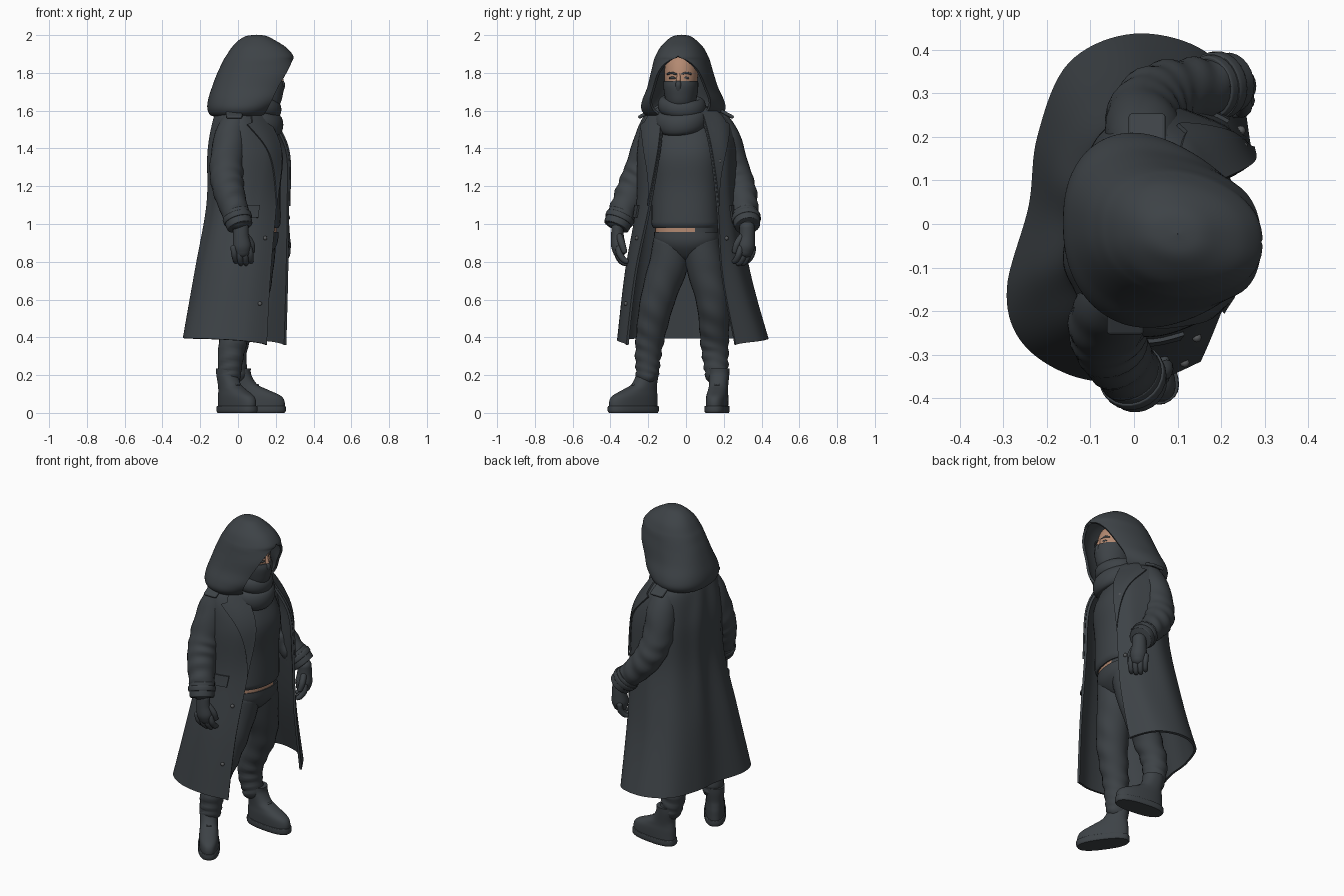
import bpy, bmesh, math
from mathutils import Vector, Matrix

if "Cube" in bpy.data.objects:
    bpy.data.objects.remove(bpy.data.objects["Cube"])

def material(name, rgb):
    m = bpy.data.materials.new(name)
    m.diffuse_color = (*rgb, 1)
    m.use_nodes = True
    m.node_tree.nodes["Principled BSDF"].inputs["Base Color"].default_value = m.diffuse_color
    return m

CLOTH = material("dark slate cloth", (0.047, 0.055, 0.062))
SKIN = material("tan skin", (0.45, 0.25, 0.165))
METAL = material("grey button", (0.10, 0.105, 0.11))

def cr(pts, t):
    """Smooth curve through pts, t in 0..1"""
    n = len(pts) - 1
    f = min(max(t, 0), 1) * n
    i = min(int(f), n - 1)
    f -= i
    a, b, c, d = (Vector(pts[min(max(k, 0), n)]) for k in (i - 1, i, i + 1, i + 2))
    return 0.5 * (2 * b + (c - a) * f + (2 * a - 5 * b + 4 * c - d) * f * f + (3 * b - a - 3 * c + d) * f ** 3)

def build(name, rows, mat=CLOTH, wrap=True, caps=True, thick=0, offset=0):
    """Mesh from rows of points, closed rings or an open sheet with thickness"""
    m = len(rows[0])
    verts = [tuple(p) for r in rows for p in r]
    faces = [(i * m + j, i * m + (j + 1) % m, (i + 1) * m + (j + 1) % m, (i + 1) * m + j)
             for i in range(len(rows) - 1) for j in range(m if wrap else m - 1)]
    if wrap and caps:
        faces += [tuple(reversed(range(m))), tuple(range(len(verts) - m, len(verts)))]
    me = bpy.data.meshes.new(name)
    me.from_pydata(verts, [], faces)
    bm = bmesh.new()
    bm.from_mesh(me)
    bmesh.ops.remove_doubles(bm, verts=bm.verts, dist=0.0004)
    bmesh.ops.recalc_face_normals(bm, faces=bm.faces)
    bm.to_mesh(me)
    bm.free()
    ob = bpy.data.objects.new(name, me)
    bpy.context.collection.objects.link(ob)
    me.materials.append(mat)
    bpy.context.view_layer.objects.active = ob
    ob.select_set(True)
    if thick:
        mod = ob.modifiers.new("thickness", 'SOLIDIFY')
        mod.thickness, mod.offset = thick, offset
        bpy.ops.object.modifier_apply(modifier=mod.name)
    bpy.ops.object.shade_smooth_by_angle(angle=math.radians(50))
    ob.select_set(False)
    return ob

def loft(name, rings, origin=(0, 0, 0), rot=0, power=2.0, mat=CLOTH, steps=5, seg=36):
    """Stack of ovals: (z, centre x, centre y, radius x, radius y)"""
    M = Matrix.Translation(origin) @ Matrix.Rotation(rot, 4, 'Z')
    rows, n = [], (len(rings) - 1) * steps
    for i in range(n + 1):
        z, cx, cy, rx, ry = cr(rings, i / n)
        row = []
        for j in range(seg):
            a = math.tau * j / seg
            c, s = math.cos(a), math.sin(a)
            row.append(M @ Vector((cx + rx * math.copysign(abs(c) ** (2 / power), c),
                                   cy + ry * math.copysign(abs(s) ** (2 / power), s), z)))
        rows.append(row)
    return build(name, rows, mat)

def tube(name, pts, fold=0.0, waves=9, steps=8, seg=24, flat=1.0, cap=True, mat=CLOTH):
    """Limb through (x, y, z, radius) with slanted cloth folds and round ends"""
    n = (len(pts) - 1) * steps
    samples = [cr(pts, i / n) for i in range(n + 1)]
    stations = []
    for i, s in enumerate(samples):
        t = (samples[min(i + 1, n)].xyz - samples[max(i - 1, 0)].xyz).normalized()
        stations.append((s.xyz, t, s.w, i / n))
    if cap:
        def end(st, sign):
            p, t, r, k = st
            return [(p + t * sign * r * math.sin(a) * 0.8, t, r * math.cos(a), k) for a in (0.4, 0.8, 1.15, 1.45)]
        stations = end(stations[0], -1)[::-1] + stations + end(stations[-1], 1)
    rows = []
    for p, t, r, k in stations:
        a = t.cross(Vector((1, 0, 0))).normalized()
        b = a.cross(t)
        row = []
        for j in range(seg):
            q = math.tau * j / seg
            w = 1 + fold * k * math.sin((k * k * waves) * math.tau + 3 * math.sin(q + 1)) * (0.6 + 0.4 * math.sin(2 * q + k * 9))
            row.append(p + (a * math.cos(q) * flat + b * math.sin(q)) * r * w)
        rows.append(row)
    return build(name, rows, mat)

# Long coat: outline rows from hem to neck, left front edge round the back to right front edge
COAT_Z = [0.395, 0.75, 1.1, 1.38, 1.55, 1.62]
COAT = [
    [(.15, -.31), (.03, -.355), (-.13, -.345), (-.25, -.27), (-.285, -.15), (-.235, .04), (-.215, .2), (-.145, .365), (.0, .43), (.16, .39), (.25, .26)],
    [(.17, -.265), (.06, -.31), (-.08, -.305), (-.18, -.23), (-.22, -.12), (-.19, .04), (-.17, .18), (-.08, .3), (.05, .33), (.19, .28), (.26, .19)],
    [(.2, -.19), (.1, -.245), (-.01, -.25), (-.11, -.2), (-.155, -.1), (-.145, .03), (-.12, .14), (-.04, .24), (.08, .27), (.2, .23), (.265, .165)],
    [(.22, -.14), (.14, -.22), (.0, -.25), (-.1, -.2), (-.148, -.1), (-.145, .03), (-.11, .14), (-.03, .23), (.08, .26), (.2, .21), (.26, .13)],
    [(.15, -.12), (.08, -.19), (0, -.22), (-.08, -.18), (-.12, -.1), (-.12, 0), (-.1, .1), (-.03, .2), (.05, .22), (.12, .18), (.18, .09)],
    [(.1, -.1), (.06, -.12), (0, -.13), (-.05, -.12), (-.09, -.06), (-.09, 0), (-.07, .07), (-.02, .12), (.03, .12), (.09, .1), (.13, .06)]]

def coat_point(u, v):
    p = cr([(*cr(row, u), z) for row, z in zip(COAT, COAT_Z)], v)
    p.z -= 0.035 * (1 - v) ** 4 * (2 * u - 1) ** 4
    f = 0.02 * math.sin(u * 50) * math.sin(math.pi * u) * (1 - v) * v
    return p + Vector((p.x - 0.02, p.y, 0)).normalized() * f

def coat_offset(u, v, d):
    e = 0.004
    du = coat_point(min(u + e, 1), v) - coat_point(max(u - e, 0), v)
    dv = coat_point(u, min(v + e, 1)) - coat_point(u, max(v - e, 0))
    n = dv.cross(du).normalized()
    p = coat_point(u, v)
    if n.dot(Vector((p.x - 0.04, p.y, 0))) < 0:
        n = -n
    return p + n * d

def patch(name, ulo, uhi, v0, v1, d=0.008, thick=0.009, n=14):
    """Cloth piece lying on the coat; ulo and uhi are functions of 0..1 height"""
    rows = []
    for i in range(n + 1):
        k = i / n
        a, b = ulo(k), uhi(k)
        rows.append([coat_offset(a + (b - a) * j / 8, v0 + (v1 - v0) * k, d) for j in range(9)])
    return build(name, rows, wrap=False, thick=thick)

build("long_coat", [[coat_point(j / 90, i / 50) for j in range(91)] for i in range(51)], wrap=False, thick=0.014)

def lapel_width(k):
    return 0.004 + (0.15 * k / 0.68 if k < 0.68 else 0.12 - 0.08 * (k - 0.68))

for side, flip in (("left", False), ("right", True)):
    m = (lambda u: 1 - u) if flip else (lambda u: u)
    patch(side + "_lapel", lambda k: m(0.0), lambda k: m(lapel_width(k)), 0.40, 0.93, 0.013, n=40)
    patch(side + "_pocket_flap", lambda k: m(0.09), lambda k: m(0.19), 0.36, 0.40, 0.012)
    for v in ((0.3, 0.56) if flip else (0.12, 0.3)):
        c = coat_offset(m(0.05), v, 0.009)
        bpy.ops.mesh.primitive_uv_sphere_add(segments=12, ring_count=8, radius=0.011, location=c)
        bpy.context.object.name = side + "_coat_button"
        bpy.context.object.data.materials.append(METAL)
        bpy.ops.object.shade_smooth()
        bpy.context.object.select_set(False)

# Hood: rows of (z, back x, centre x, brim x, half opening, half width)
HOOD = [(1.995, .0995, .1, .1005, 0, .0003), (1.988, .045, .1, .15, 0, .042), (1.965, .005, .1, .195, 0, .075), (1.93, -.028, .09, .25, 0, .108),
        (1.888, -.056, .09, .286, 0, .131), (1.866, -.07, .09, .282, .042, .14), (1.835, -.085, .08, .27, .08, .148), (1.79, -.106, .07, .247, .11, .16),
        (1.72, -.132, .04, .207, .135, .18), (1.655, -.152, .02, .175, .155, .208), (1.61, -.155, .01, .15, .145, .215),
        (1.58, -.14, .01, .13, .11, .19), (1.575, -.1, .01, .12, .09, .14)]
rows, E = [], 0.85
for i in range(73):
    z, xb, cx, xe, ye, ry = cr(HOOD, i / 72)
    ye = 0 if i <= 24 else max(ye, 0)
    a = math.asin(min((ye / ry) ** (1 / E), 0.95))
    row = []
    for j in range(61):
        q = a + (math.tau - 2 * a) * j / 60
        c, s = math.cos(q), math.sin(q) if 0 < j < 60 or a else 0.0
        x = cx + c * ((xe - cx) / math.cos(a) if c > 0 else cx - xb)
        row.append((x, -0.018 - 0.1 * (x - 0.05) + ry * math.copysign(abs(s) ** E, s), z))
    rows.append(row)
build("hood", rows, wrap=False, thick=0.014)

# Head, face mask, brows and neck scarf
TURN = -0.12
loft("head", [(1.6, 0, 0, .06, .06), (1.66, .01, 0, .09, .07), (1.74, .01, 0, .105, .085), (1.82, 0, 0, .105, .088),
              (1.88, -.01, 0, .085, .075), (1.92, -.02, 0, .03, .03)], (.115, -.025, 0), TURN, mat=SKIN)
loft("face_mask", [(1.6, .0, 0, .075, .075), (1.64, .015, 0, .095, .078), (1.69, .016, 0, .108, .088),
                   (1.73, .018, 0, .111, .092), (1.757, .014, 0, .108, .091)], (.115, -.025, 0), TURN)
tube("nose_bridge", [(.216, -.038, 1.8, .008), (.224, -.039, 1.78, .01), (.23, -.04, 1.758, .012)], mat=SKIN)
tube("mask_nose", [(.23, -.04, 1.75, .014), (.234, -.04, 1.735, .016), (.226, -.04, 1.71, .016)])
for side, s in (("left", -1), ("right", 1)):
    tube(side + "_eye", [(.213, -.037 + s * .05, 1.772, .005), (.218, -.037 + s * .034, 1.774, .007), (.221, -.037 + s * .02, 1.771, .005)], seg=12)
    tube(side + "_brow", [(.205, -.036 + s * .062, 1.794, .005), (.216, -.037 + s * .04, 1.8, .006), (.222, -.038 + s * .014, 1.793, .005)], seg=12)
for k, (z, r, h, x) in enumerate(((1.555, .105, .055, .105), (1.625, .09, .045, .11))):
    rows = []
    for i in range(41):
        q = math.tau * i / 40
        rows.append([(x + math.cos(q) * (r + .03 * math.cos(w)), -.022 + math.sin(q) * (r + .008 + .03 * math.cos(w)),
                      z + h * math.sin(w) - .03 * math.cos(q) + .012 * math.sin(q + k * 2)) for w in [math.tau * j / 16 for j in range(16)]])
    build("neck_scarf_fold", rows, caps=False)

# Sweater, bare waist (seen on the left side only) and trousers
loft("sweater", [(.98, 0, 0, .14, .172), (1.0, 0, 0, .15, .182), (1.04, 0, 0, .152, .182), (1.2, 0, 0, .152, .18),
                 (1.36, .005, 0, .158, .185), (1.48, 0, 0, .125, .16), (1.56, .0, 0, .09, .1)], (.072, 0, 0), -0.16, 2.3)
waist = loft("bare_waist", [(.93, 0, 0, .13, .166), (1.0, 0, 0, .13, .166)], (.075, .003, 0), -0.16, 2.3, SKIN)
waist.data.materials.append(CLOTH)
for f in waist.data.polygons:
    f.material_index = 1 if f.center.y > 0.045 else 0
loft("trouser_hips", [(.80, 0, 0, .04, .03), (.825, 0, 0, .08, .07), (.87, 0, 0, .118, .14), (.91, 0, 0, .134, .172), (.958, 0, 0, .136, .173)],
     (.075, .005, 0), -0.16, 2.3)
tube("left_trouser_leg", [(.075, -.07, .9, .105), (.06, -.095, .78, .103), (.03, -.155, .58, .09), (-.03, -.195, .36, .073), (-.045, -.205, .2, .06)], .08, 7, steps=12)
tube("right_trouser_leg", [(.095, .075, .9, .105), (.09, .1, .78, .1), (.065, .142, .58, .086), (-.02, .152, .36, .074), (-.01, .162, .2, .06)], .08, 7, steps=12)

# Boots
for side, org, rot in (("left", (-.008, -.275, 0), math.radians(-55)), ("right", (.095, .165, 0), math.radians(-7))):
    loft(side + "_boot", [(.02, .005, 0, .148, .055), (.06, .005, 0, .148, .056), (.09, -.005, 0, .138, .055), (.12, -.035, 0, .105, .051),
                          (.15, -.065, 0, .073, .05), (.2, -.085, 0, .06, .053), (.235, -.088, 0, .06, .054)], org, rot, 2.3)
    loft(side + "_boot_sole", [(0, .005, 0, .148, .057), (.01, .005, 0, .154, .062), (.032, .005, 0, .154, .062), (.036, .005, 0, .152, .06)], org, rot, 2.5, steps=3)
    M = Matrix.Translation(org) @ Matrix.Rotation(rot, 4, 'Z')
    for k in range(4):  # laces
        x, z = .062 - .026 * k, .108 + .02 * k
        tube(side + "_boot_lace", [(*(M @ Vector((x - abs(y) * .5, y, z - abs(y) * .3))), .006) for y in (-.03, 0, .03)], seg=8, steps=4)

# Sleeves, cuffs and gloves
ARMS = {
    "left": [(-.02, -.165, 1.53, .075), (-.04, -.185, 1.45, .088), (-.06, -.23, 1.3, .09), (-.05, -.285, 1.18, .083), (.0, -.355, 1.02, .068)],
    "right": [(.03, .165, 1.53, .075), (.025, .2, 1.45, .088), (.025, .245, 1.3, .088), (.07, .29, 1.17, .083), (.2, .32, 1.02, .064)]}
for side, pts in ARMS.items():
    s = -1 if side == "left" else 1
    tube(side + "_sleeve", pts, .075, 6, steps=14)
    a, b = Vector(pts[-2][:3]), Vector(pts[-1][:3])
    t = (b - a).normalized()
    tube(side + "_sleeve_cuff", [(*(b + t * d), r) for d, r in ((-.045, .067), (-.04, .073), (.0, .072), (.035, .069), (.04, .062))], cap=False)
    tube(side + "_cuff_strap", [(*(b + t * d), r) for d, r in ((-.025, .072), (-.022, .078), (.002, .077), (.005, .071))], cap=False, steps=3)
    # shoulder strap
    c = Vector(pts[0][:3]) + Vector((0, s * .03, .064))
    bpy.ops.mesh.primitive_cube_add(size=1, location=c, rotation=(s * -.5, 0, 0))
    ob = bpy.context.object
    ob.name, ob.scale = side + "_shoulder_strap", (.085, .13, .018)
    bpy.ops.object.transform_apply(location=False, rotation=False)
    ob.data.materials.append(CLOTH)
    bev = ob.modifiers.new("soft_edges", 'BEVEL')
    bev.width, bev.segments = .008, 3
    ob.select_set(False)
    # glove: palm, four curled fingers, thumb; across = knuckle direction
    w = b + t * .02
    across = Vector((1, .15, 0)).normalized() if s < 0 else Vector((.6, -.8, 0)).normalized()
    inward = Vector((0, 1, 0)) if s < 0 else Vector((-.8, -.6, 0))
    down, top = Vector((0, 0, -1)), Vector((w.x + (.01 if s < 0 else .02), w.y, .985))
    def pt(x, i, d, r):
        return (*(top + across * x + inward * i + down * d), r)
    tube(side + "_glove_palm", [pt(0, 0, 0, .04), pt(0, 0, .05, .042), pt(.005, .004, .1, .048), pt(.008, .008, .13, .042)], flat=.8 if s < 0 else 1)
    for k in range(4):
        x = .042 - .027 * k
        n = .0 if k in (1, 2) else .012
        tube(side + "_glove_finger", [pt(x, .0, .11, .017), pt(x * 1.05 + .006, .004, .155 - n, .017), pt(x + .01, .024, .185 - n, .016),
                                      pt(x + .012, .042, .195 - n, .013)], seg=12, steps=4)
    tube(side + "_glove_thumb", [pt(.03, .005, .05, .018), pt(.055, .015, .09, .018), pt(.06, .028, .13, .015)], seg=12, steps=4)
